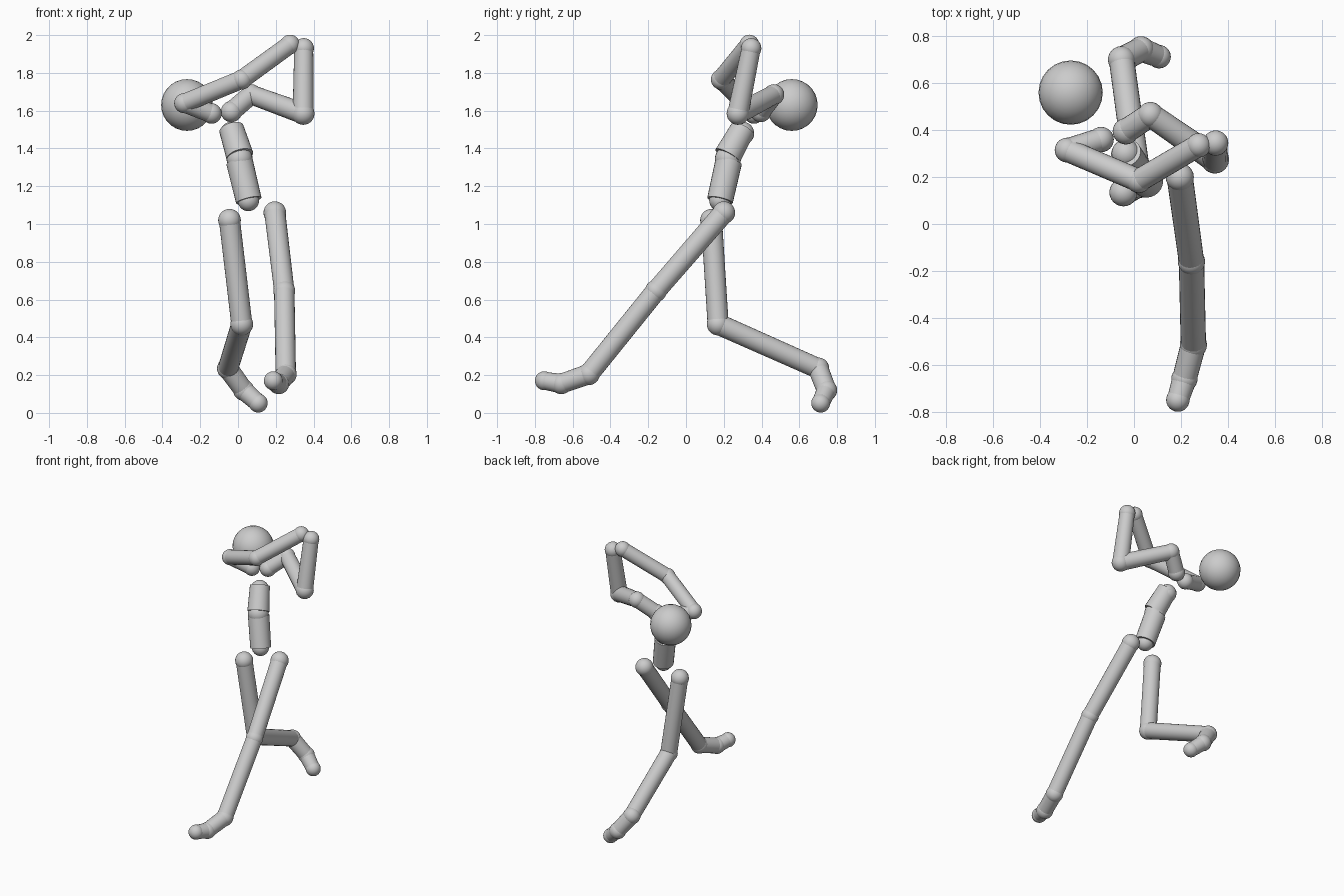
import bpy
from mathutils import Vector

cube = bpy.data.objects.get("Cube")
if cube:
    bpy.data.objects.remove(cube, do_unlink=True)

GREY = (0.6, 0.6, 0.6, 1)
grey = bpy.data.materials.new("plain_grey")
grey.use_nodes = True
grey.diffuse_color = GREY
grey.node_tree.nodes["Principled BSDF"].inputs["Base Color"].default_value = GREY


def finish(name):
    obj = bpy.context.object
    obj.name = name
    obj.data.materials.append(grey)
    bpy.ops.object.shade_smooth_by_angle(angle=0.7)
    return obj


def ball(name, centre, radius):
    bpy.ops.mesh.primitive_uv_sphere_add(segments=24, ring_count=14, radius=radius, location=centre)
    finish(name)


def bone(name, start, end, r_start, r_end):
    a, b = Vector(start), Vector(end)
    bpy.ops.mesh.primitive_cone_add(vertices=24, radius1=r_start, radius2=r_end,
                                    depth=(b - a).length, location=(a + b) / 2)
    obj = finish(name)
    obj.rotation_mode = 'QUATERNION'
    obj.rotation_quaternion = (b - a).to_track_quat('Z', 'Y')


def limb(side, joints, slim=0.93):
    """Joint balls joined by slightly slimmer bones; joints are (name, point, radius)."""
    for name, point, radius in joints:
        ball(f"{side}_{name}_joint", point, radius)
    for (n1, p1, r1), (n2, p2, r2) in zip(joints, joints[1:]):
        bone(f"{side}_{n1}_to_{n2}", p1, p2, r1 * slim, r2 * slim)


# Head
ball("head", (-0.27, 0.56, 1.63), 0.137)

# Torso: two tapered barrels with balls at the neck, waist and pelvis
ball("neck_joint", (-0.035, 0.30, 1.48), 0.061)
bone("chest", (-0.035, 0.302, 1.505), (0.01, 0.22, 1.36), 0.066, 0.073)
ball("waist_joint", (0.008, 0.222, 1.345), 0.069)
bone("abdomen", (0.008, 0.226, 1.33), (0.057, 0.18, 1.125), 0.071, 0.069)
ball("pelvis_joint", (0.055, 0.18, 1.125), 0.057)

# Arms, raised with the hands meeting overhead
limb("right_arm", [
    ("collar", (-0.14, 0.36, 1.585), 0.054),
    ("shoulder", (-0.285, 0.315, 1.64), 0.053),
    ("elbow", (0.02, 0.185, 1.765), 0.053),
    ("hand", (0.275, 0.335, 1.95), 0.052)])
limb("left_arm", [
    ("collar", (-0.035, 0.395, 1.595), 0.056),
    ("shoulder", (0.07, 0.465, 1.685), 0.055),
    ("elbow", (0.345, 0.275, 1.585), 0.06),
    ("hand", (0.348, 0.345, 1.93), 0.054)])

# Legs, in a long stride
limb("right_leg", [
    ("hip", (-0.045, 0.135, 1.02), 0.06),
    ("knee", (0.02, 0.17, 0.47), 0.06),
    ("ankle", (-0.053, 0.70, 0.235), 0.058),
    ("ball_of_foot", (0.03, 0.744, 0.12), 0.056),
    ("toe", (0.107, 0.713, 0.052), 0.05)])
limb("left_leg", [
    ("hip", (0.195, 0.20, 1.06), 0.06),
    ("knee", (0.245, -0.16, 0.645), 0.058),
    ("ankle", (0.253, -0.515, 0.205), 0.058),
    ("ball_of_foot", (0.215, -0.66, 0.155), 0.056),
    ("toe", (0.187, -0.75, 0.17), 0.05)])
